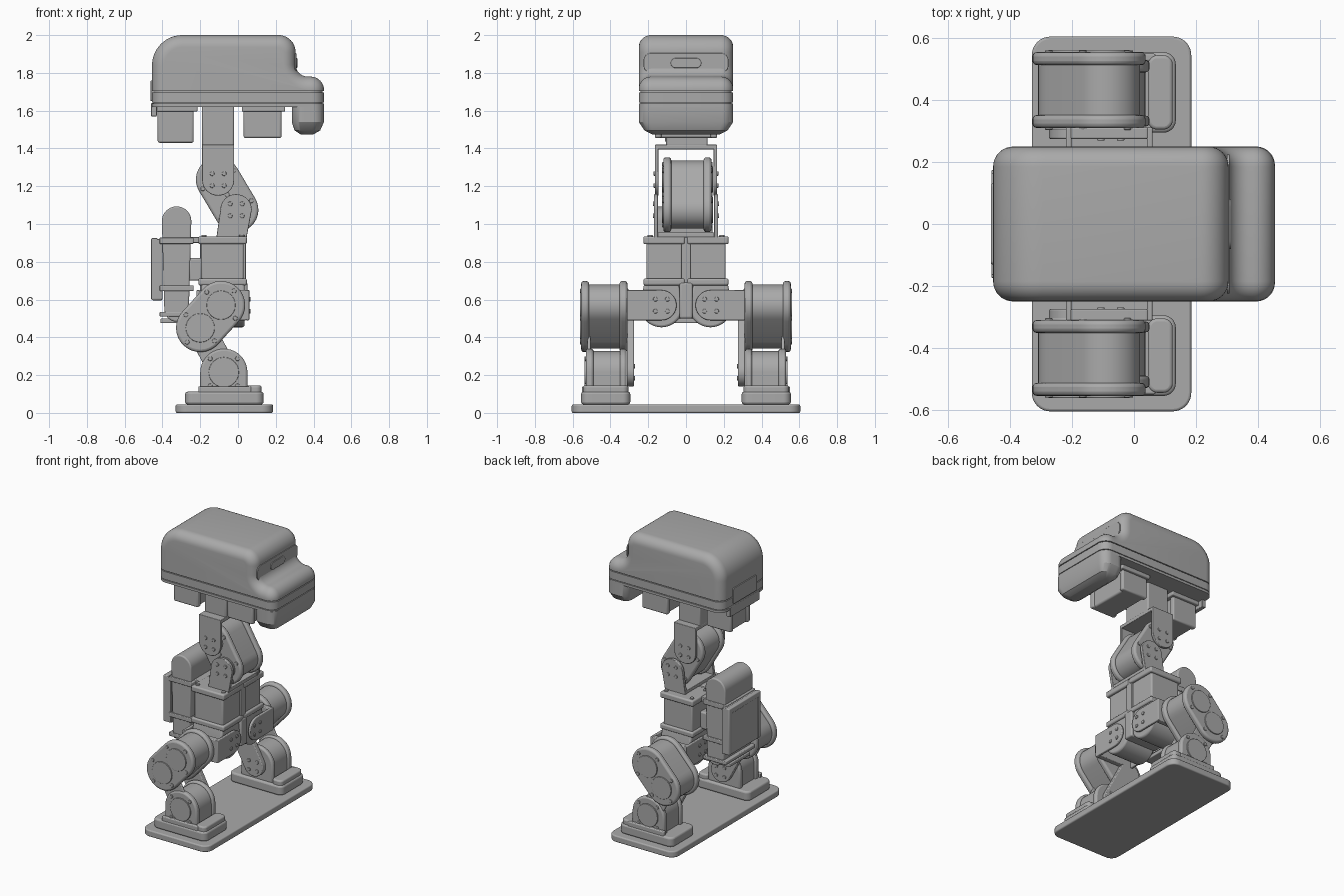
import bpy, bmesh, math
from mathutils import Vector

if "Cube" in bpy.data.objects:
    bpy.data.objects.remove(bpy.data.objects["Cube"])

GREY = (0.4, 0.4, 0.4, 1)
mat = bpy.data.materials.new("plain_grey")
mat.use_nodes = True
mat.diffuse_color = GREY
mat.node_tree.nodes["Principled BSDF"].inputs["Base Color"].default_value = GREY
parts = []


def finish(name, bm, bevel=0):
    bmesh.ops.recalc_face_normals(bm, faces=bm.faces)
    me = bpy.data.meshes.new(name)
    bm.to_mesh(me)
    bm.free()
    me.materials.append(mat)
    ob = bpy.data.objects.new(name, me)
    bpy.context.collection.objects.link(ob)
    parts.append(ob)
    if bevel:
        mod = ob.modifiers.new("edge", "BEVEL")
        mod.width, mod.segments, mod.limit_method = bevel, 3, "ANGLE"
        mod.angle_limit = math.radians(35)
    return ob


def place(axis, u, v, w):
    return {"x": (w, u, v), "y": (u, w, v), "z": (u, v, w)}[axis]


def loft(bm, axis, rings):
    """Skin a list of (outline, position) rings and cap both ends."""
    loops = [[bm.verts.new(place(axis, u, v, w)) for u, v in pts] for pts, w in rings]
    for a, b in zip(loops, loops[1:]):
        for i in range(len(a)):
            j = (i + 1) % len(a)
            bm.faces.new((a[i], a[j], b[j], b[i]))
    bm.faces.new(loops[0])
    bm.faces.new(loops[-1])


def slab(name, pts, axis, a, b, bevel=0.006):
    bm = bmesh.new()
    loft(bm, axis, [(pts, a), (pts, b)])
    return finish(name, bm, bevel)


def arc(cx, cy, r, start, end, n=10):
    angles = [math.radians(start + (end - start) * i / n) for i in range(n + 1)]
    return [(cx + r * math.cos(t), cy + r * math.sin(t)) for t in angles]


def stadium(p, q, r):
    d = math.degrees(math.atan2(q[1] - p[1], q[0] - p[0]))
    return arc(*p, r, d + 90, d + 270, 16) + arc(*q, r, d - 90, d + 90, 16)


def rounded(x0, x1, y0, y1, r):
    return (arc(x1 - r, y1 - r, r, 0, 90) + arc(x0 + r, y1 - r, r, 90, 180)
            + arc(x0 + r, y0 + r, r, 180, 270) + arc(x1 - r, y0 + r, r, 270, 360))


def box(name, x, y, z, bevel=0.01):
    return slab(name, [(x[0], y[0]), (x[1], y[0]), (x[1], y[1]), (x[0], y[1])], "z", *z, bevel)


def disc(name, c, r, axis, a, b):
    return slab(name, arc(*c, r, 0, 345, 23), axis, a, b, 0.003)


def screws(name, c, ring, axis, w, n=4, turn=45):
    for i in range(n):
        t = math.radians(turn + 360 * i / n)
        p = (c[0] + ring * math.cos(t), c[1] + ring * math.sin(t))
        disc(name, p, 0.012, axis, w - 0.006, w + 0.006)


def span(s, a, b):
    return sorted((s * a, s * b))


def motor(name, p, q, r, a, b):
    """Pill-shaped servo across y with an end flange, horn discs and screws."""
    slab(name + "_body", stadium(p, q, r - 0.018), "y", a, b)
    for end, inner in ((a, a + 0.042), (b, b - 0.042)):
        slab(name + "_flange", stadium(p, q, r), "y", *sorted((end, inner)), 0.014)
        out = 0.007 if end > inner else -0.007
        for c, other in ((p, q), (q, p)):
            disc(name + "_horn", c, r * 0.6, "y", *sorted((end - out, end + out)))
            d = math.degrees(math.atan2(c[1] - other[1], c[0] - other[0]))
            screws(name + "_screw", c, r * 0.8, "y", end, 4, d)


# base plate
slab("base_plate", rounded(-0.33, 0.185, -0.605, 0.605, 0.06), "z", 0, 0.045, 0.008)

# legs, the same on both sides
ANKLE, KNEE, HIP = (-0.075, 0.215), (-0.2, 0.45), (-0.09, 0.57)
for s in (-1, 1):
    y0, y1 = span(s, 0.295, 0.555)
    slab("foot", rounded(-0.28, 0.135, y0, y1, 0.04), "z", 0.045, 0.112, 0.012)
    slab("foot_toe", rounded(0.045, 0.125, y0 + 0.01, y1 - 0.01, 0.03), "z", 0.1, 0.145, 0.01)
    box("foot_outer_wall", (-0.21, 0.07), span(s, 0.525, 0.55), (0.1, 0.14), 0.006)
    arch = arc(*ANKLE, 0.125, 0, 180, 20) + [(-0.2, 0.1), (0.05, 0.1)]
    core = arc(*ANKLE, 0.112, 0, 180, 20) + [(-0.187, 0.1), (0.037, 0.1)]
    slab("ankle_motor", core, "y", *span(s, 0.32, 0.53))
    slab("ankle_flange", arch, "y", *span(s, 0.49, 0.53), 0.012)
    slab("ankle_flange", arch, "y", *span(s, 0.315, 0.35), 0.012)
    disc("ankle_horn", ANKLE, 0.08, "y", *span(s, 0.52, 0.538))
    screws("ankle_screw", ANKLE, 0.102, "y", s * 0.531)
    for a, b in ((0.275, 0.312), (0.505, 0.522)):
        slab("shin_bracket", stadium(ANKLE, KNEE, 0.075), "y", *span(s, a, b), 0.005)
    screws("shin_screw", ANKLE, 0.045, "y", s * 0.275)
    motor("knee_motor", KNEE, HIP, 0.128, *span(s, 0.31, 0.555))

    # hip bracket wrapping the roll servo
    slab("hip_plate", rounded(-0.215, 0.055, 0.49, 0.65, 0.02), "y", *span(s, 0.275, 0.312), 0.005)
    ear = [(s * u, v) for u, v in arc(0.13, 0.57, 0.08, 90, 270, 14) + [(0.312, 0.49), (0.312, 0.65)]]
    for x in ((0.042, 0.06), (-0.22, -0.202)):
        slab("hip_ear", ear, "x", *x, 0.005)
        screws("hip_screw", (s * 0.13, 0.57), 0.045, "x", x[1] if x[1] > 0 else x[0])
    pod = arc(s * 0.13, 0.568, 0.115, 180, 360, 18) + [(s * 0.13 + 0.09, 0.69), (s * 0.13 - 0.09, 0.69)]
    slab("hip_motor", pod, "x", -0.195, 0.035, 0.012)

    # half of the torso
    box("torso_block", (-0.195, 0.03), span(s, 0.02, 0.21), (0.66, 0.92))
    for z in ((0.675, 0.712), (0.893, 0.935)):
        box("torso_flange", (-0.21, 0.047), span(s, 0.006, 0.225), z)
    for x in (-0.18, 0.02):
        for y in (0.04, 0.19):
            disc("torso_screw", (x, s * y), 0.014, "z", 0.93, 0.942)

box("hip_spine", (-0.2, 0.05), (-0.035, 0.035), (0.5, 0.69))
box("torso_spine", (-0.2, 0.042), (-0.025, 0.025), (0.68, 0.93), 0.004)

# backpack: rounded battery, rear board and mounts
cell = arc(-0.325, 1.015, 0.078, 0, 180, 20) + arc(-0.325, 0.548, 0.065, 180, 360, 16)
slab("battery", cell, "y", -0.17, 0.14, 0.008)
box("board", (-0.455, -0.4), (-0.165, 0.165), (0.595, 0.92), 0.008)
box("board_rim", (-0.46, -0.425), (-0.175, 0.175), (0.885, 0.925), 0.006)
for z in ((0.51, 0.535), (0.645, 0.675), (0.895, 0.928)):
    box("battery_strap", (-0.415, -0.235), (-0.18, 0.15), z, 0.005)
for s in (-1, 1):
    box("board_rail", (-0.46, -0.4), span(s, 0.15, 0.175), (0.6, 0.92), 0.005)
box("pack_mount", (-0.26, -0.19), (-0.12, 0.12), (0.7, 0.82))
box("pack_upper_mount", (-0.3, -0.15), (-0.13, 0.13), (0.9, 0.93), 0.005)
box("pack_base", (-0.41, -0.2), (-0.13, 0.1), (0.475, 0.5), 0.005)

# neck servo held between two forked brackets
LOW, HIGH = (-0.01, 1.075), (-0.105, 1.235)
motor("neck_motor", LOW, HIGH, 0.118, -0.12, 0.135)
low_arm = arc(*LOW, 0.083, 0, 180, 16) + [(-0.115, 0.925), (0.045, 0.925)]
high_arm = arc(*HIGH, 0.085, 180, 360, 16) + [(-0.02, 1.42), (-0.19, 1.42)]
for s in (-1, 1):
    slab("neck_lower_arm", low_arm, "y", *span(s, 0.148, 0.17), 0.004)
    slab("neck_upper_arm", high_arm, "y", *span(s, 0.146, 0.165), 0.004)
    screws("neck_screw", LOW, 0.045, "y", s * 0.17)
    screws("neck_screw", HIGH, 0.045, "y", s * 0.165)
box("neck_lower_bridge", (-0.11, 0.045), (-0.17, 0.17), (0.93, 0.955), 0.004)
box("neck_upper_bridge", (-0.19, -0.02), (-0.165, 0.165), (1.395, 1.42), 0.004)
box("neck_column", (-0.19, -0.02), (-0.105, 0.115), (1.41, 1.65))

# servos hanging under the head
for name, x, y, z in (("rear_head_motor", (-0.425, -0.235), 0.11, 1.43),
                      ("front_head_motor", (0.03, 0.23), 0.165, 1.455)):
    box(name, (x[0] + 0.012, x[1] - 0.012), (-y, y), (z, 1.64), 0.012)
    for s in (-1, 1):
        box(name + "_flange", x, span(s, y - 0.035, y), (z, 1.64), 0.01)
    box(name + "_mount", (x[0] - 0.01, x[1] + 0.02), (-y - 0.02, y + 0.02), (1.595, 1.64), 0.006)

# head shell: side profile with rounded cheeks, cut into stacked layers
PROFILE = ([(-0.455, 1.48)] + arc(-0.295, 1.84, 0.16, 180, 90, 14) + arc(0.215, 1.91, 0.09, 90, 0)
           + arc(0.37, 1.845, 0.065, 180, 270) + arc(0.385, 1.71, 0.07, 90, 0) + [(0.455, 1.48)])


def inset(pts, d):
    out = []
    for i, p in enumerate(pts):
        p = Vector(p)
        a = (p - Vector(pts[i - 1])).normalized()
        b = (Vector(pts[(i + 1) % len(pts)]) - p).normalized()
        na, nb = Vector((a.y, -a.x)), Vector((b.y, -b.x))
        out.append(tuple(p + (na + nb) * d / (1 + na.dot(nb))))
    return out


def head_layer(name, shrink, z0, z1):
    bm = bmesh.new()
    r = 0.065
    steps = [math.radians(90 * i / 8) for i in range(9)]
    near = [(inset(PROFILE, shrink + r * (1 - math.sin(t))), -0.25 + shrink + r * (1 - math.cos(t)))
            for t in steps]
    loft(bm, "y", near + [(p, -y) for p, y in reversed(near)])
    for z, n in ((z0, -1), (z1, 1)):
        bmesh.ops.bisect_plane(bm, geom=bm.verts[:] + bm.edges[:] + bm.faces[:],
                               plane_co=(0, 0, z), plane_no=(0, 0, n), clear_outer=True)
        rim = [e for e in bm.edges if e.is_boundary]
        if rim:
            bmesh.ops.edgeloop_fill(bm, edges=rim)
    return finish(name, bm)


head_layer("head_shell", 0, 1.703, 2.1)
head_layer("head_band", 0, 1.642, 1.697)
head_layer("head_rim", 0, 1.62, 1.637)
head_layer("head_core", 0.008, 1.63, 1.75)

# chin tapering below the nose
bm = bmesh.new()
loft(bm, "z", [(rounded(0.33, 0.4, -0.18, 0.18, 0.03), 1.475),
               (rounded(0.3, 0.435, -0.22, 0.22, 0.045), 1.495),
               (rounded(0.285, 0.455, -0.25, 0.25, 0.06), 1.54),
               (rounded(0.285, 0.455, -0.25, 0.25, 0.06), 1.63)])
finish("chin", bm)

# face visor, sensor slot, rear port and lower rear flap
slab("visor", rounded(-0.225, 0.225, 1.8, 1.905, 0.04), "x", 0.3, 0.309, 0.003)
slab("sensor_slot", stadium((-0.055, 1.852), (0.055, 1.852), 0.026), "x", 0.3, 0.314, 0.003)
slab("rear_port", rounded(-0.13, 0.13, 1.65, 1.76, 0.01), "x", -0.462, -0.452, 0.002)
box("rear_flap", (-0.46, -0.43), (-0.165, 0.165), (1.57, 1.64), 0.004)

# smooth shading with crisp edges
bpy.ops.object.select_all(action="DESELECT")
for ob in parts:
    ob.select_set(True)
bpy.context.view_layer.objects.active = parts[0]
bpy.ops.object.shade_smooth_by_angle(angle=math.radians(32))
